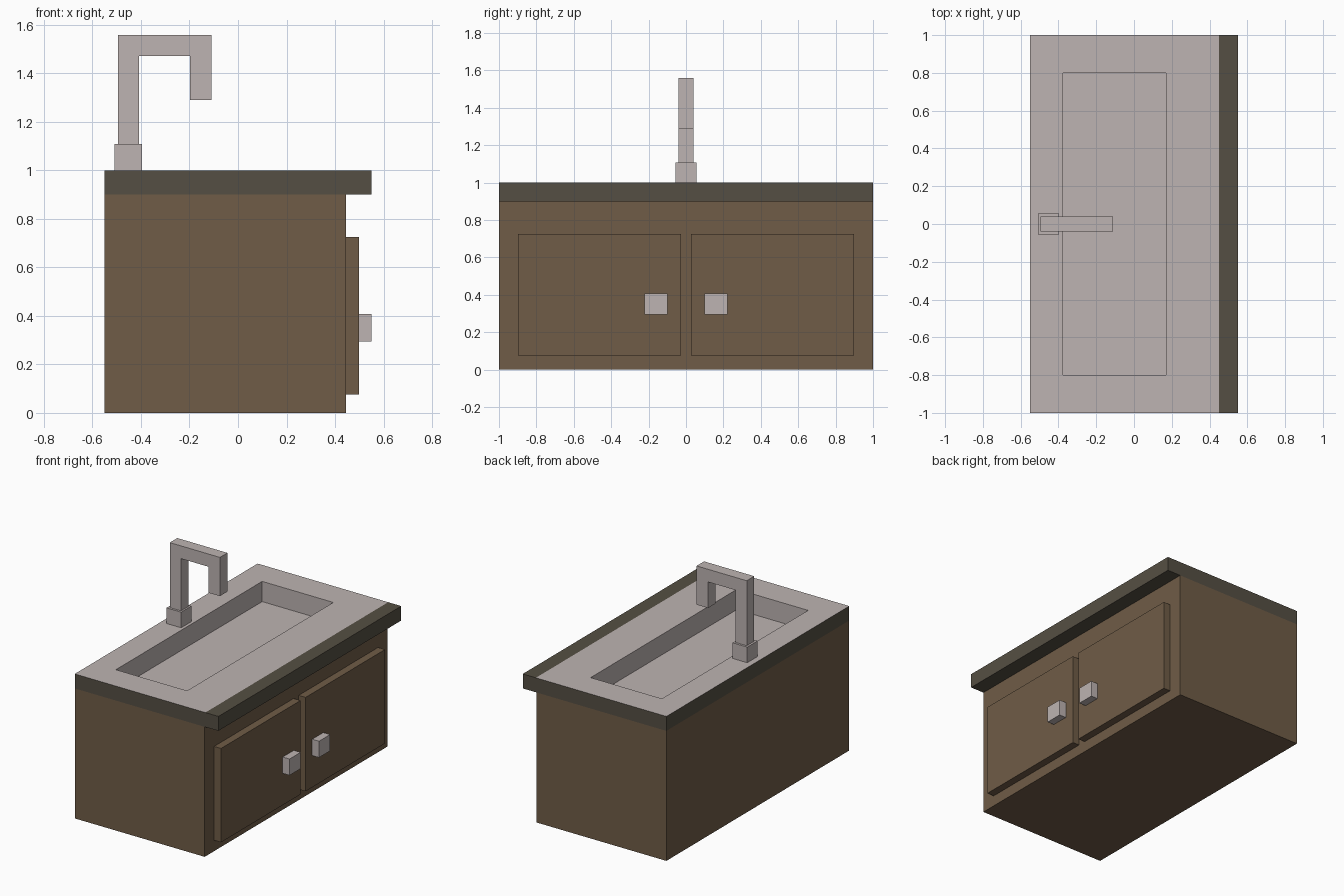
import bpy, bmesh

if "Cube" in bpy.data.objects:
    bpy.data.objects.remove(bpy.data.objects["Cube"])


def material(name, rgb):
    m = bpy.data.materials.new(name)
    m.diffuse_color = (*rgb, 1)
    m.use_nodes = True
    m.node_tree.nodes["Principled BSDF"].inputs["Base Color"].default_value = m.diffuse_color
    return m


WOOD = material("wood", (0.16, 0.107, 0.063))
DARK = material("dark_edge", (0.091, 0.078, 0.056))
METAL = material("pale_metal", (0.51, 0.455, 0.445))


def finish(name, bm, *mats):
    bmesh.ops.recalc_face_normals(bm, faces=bm.faces)
    me = bpy.data.meshes.new(name)
    bm.to_mesh(me)
    bm.free()
    for m in mats:
        me.materials.append(m)
    ob = bpy.data.objects.new(name, me)
    bpy.context.collection.objects.link(ob)
    return ob


def prism(name, profile, y0, y1, mat, open_top=False):
    """Extrude an x-z outline from y0 to y1."""
    bm = bmesh.new()
    face = bm.faces.new([bm.verts.new((x, y0, z)) for x, z in profile])
    ext = bmesh.ops.extrude_face_region(bm, geom=[face], use_keep_orig=True)
    verts = [v for v in ext["geom"] if isinstance(v, bmesh.types.BMVert)]
    bmesh.ops.translate(bm, verts=verts, vec=(0, y1 - y0, 0))
    if open_top:
        top = max(v.co.z for v in bm.verts)
        lid = [f for f in bm.faces if all(v.co.z > top - 1e-5 for v in f.verts)]
        bmesh.ops.delete(bm, geom=lid, context='FACES_ONLY')
    return finish(name, bm, mat)


def box(name, x, y, z, mat, open_top=False):
    outline = [(x[0], z[0]), (x[1], z[0]), (x[1], z[1]), (x[0], z[1])]
    return prism(name, outline, y[0], y[1], mat, open_top)


# Cabinet, open under the counter so the basin can drop into it
box("cabinet", (-0.55, 0.445), (-1, 1), (0, 0.9), WOOD, open_top=True)

# Countertop: pale top with recessed basin, dark rim and front strip
bm = bmesh.new()


def ring(x0, x1, y, z):
    return [bm.verts.new(p) for p in
            ((x0, -y, z), (x1, -y, z), (x1, y, z), (x0, y, z))]


def bridge(a, b, mat):
    for i in range(4):
        j = (i + 1) % 4
        bm.faces.new((a[i], a[j], b[j], b[i])).material_index = mat


under = ring(-0.55, 0.445, 1, 0.9)
lower = ring(-0.55, 0.55, 1, 0.9)
upper = ring(-0.55, 0.55, 1, 1.0)
deck = ring(-0.55, 0.45, 1, 1.0)
rim = ring(-0.375, 0.17, 0.8, 1.0)
floor = ring(-0.375, 0.17, 0.8, 0.86)
bridge(lower, upper, 1)
bridge(deck, rim, 0)
bridge(rim, floor, 0)
bm.faces.new(floor)
for a, b in ((under, lower), (deck, upper)):
    bm.faces.new((a[1], b[1], b[2], a[2])).material_index = 1
bmesh.ops.remove_doubles(bm, verts=bm.verts, dist=1e-4)
finish("countertop", bm, METAL, DARK)

# Mirrored doors and handles
for side, s in (("left", -1), ("right", 1)):
    box(side + "_door", (0.445, 0.498), sorted((s * 0.028, s * 0.897)),
        (0.075, 0.725), WOOD)
    box(side + "_handle", (0.498, 0.55), sorted((s * 0.1, s * 0.222)),
        (0.295, 0.408), METAL)

# Faucet: square base and hooked square spout
box("faucet_base", (-0.508, -0.396), (-0.056, 0.056), (1.0, 1.108), METAL)
prism("faucet_spout",
      [(-0.494, 1.108), (-0.408, 1.108), (-0.408, 1.47), (-0.198, 1.47),
       (-0.198, 1.29), (-0.11, 1.29), (-0.11, 1.558), (-0.494, 1.558)],
      -0.041, 0.041, METAL)
